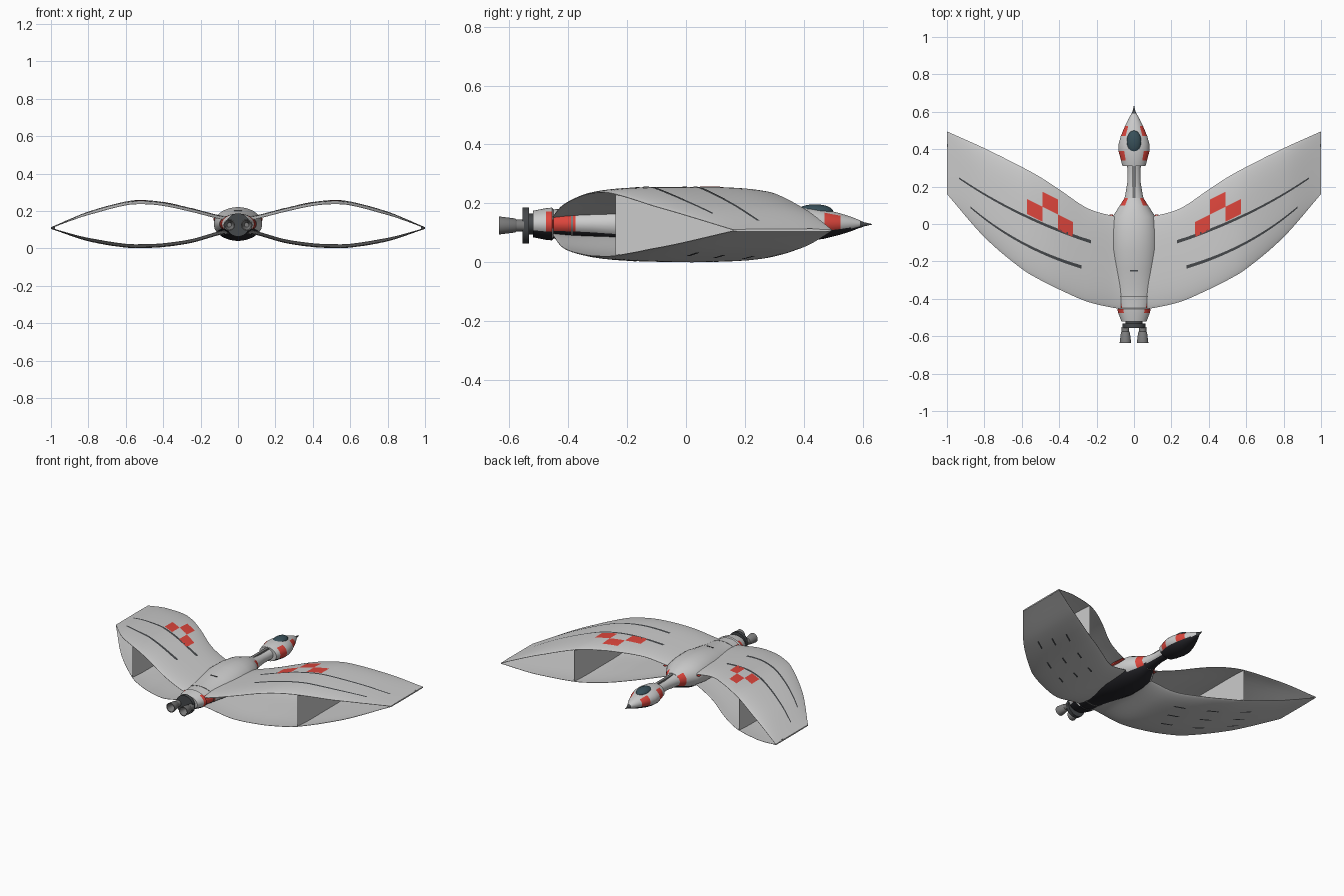
import bpy, bmesh, math
from mathutils import Vector

if "Cube" in bpy.data.objects:
    bpy.data.objects.remove(bpy.data.objects["Cube"])

def material(name, rgb):
    m = bpy.data.materials.new(name)
    m.diffuse_color = (*rgb, 1)
    m.use_nodes = True
    m.node_tree.nodes["Principled BSDF"].inputs["Base Color"].default_value = m.diffuse_color
    return m

HULL = material("hull_white", (0.78, 0.78, 0.75))
RED = material("red", (0.72, 0.06, 0.045))
DARK = material("dark", (0.06, 0.065, 0.07))
BELLY = material("belly_black", (0.02, 0.02, 0.025))
GLASS = material("canopy_glass", (0.04, 0.08, 0.10))
METAL = material("metal", (0.2, 0.2, 0.2))

def finish(name, bm, mats, mirror=False, paint=None, angle=35):
    if paint:
        bm.normal_update()
        for f in bm.faces:
            f.material_index = paint(f.calc_center_median(), f.normal)
    me = bpy.data.meshes.new(name)
    bm.to_mesh(me)
    bm.free()
    ob = bpy.data.objects.new(name, me)
    bpy.context.collection.objects.link(ob)
    for m in mats:
        me.materials.append(m)
    if mirror:
        ob.modifiers.new("mirror", 'MIRROR')
    bpy.ops.object.select_all(action='DESELECT')
    ob.select_set(True)
    bpy.context.view_layer.objects.active = ob
    bpy.ops.object.shade_smooth_by_angle(angle=math.radians(angle))
    return ob

def skin_rings(bm, rings):
    vs = [[bm.verts.new(p) for p in r] for r in rings]
    n = len(vs[0])
    for a, b in zip(vs, vs[1:]):
        for i in range(n):
            bm.faces.new((a[i], a[(i + 1) % n], b[(i + 1) % n], b[i]))
    bm.faces.new(vs[0])
    bm.faces.new(vs[-1])
    bmesh.ops.recalc_face_normals(bm, faces=bm.faces)

def loft(name, stations, mats, cx=0, cz=0.13, n=32, paint=None, mirror=False):
    """Elliptical rings (y, half width, half height) along y."""
    bm = bmesh.new()
    skin_rings(bm, [[(cx + rx * math.cos(2 * math.pi * (i + .5) / n), y,
                      cz + rz * math.sin(2 * math.pi * (i + .5) / n)) for i in range(n)]
                    for y, rx, rz in stations])
    return finish(name, bm, mats, mirror, paint)

def box(name, c, s, mat, mirror=False):
    bm = bmesh.new()
    bmesh.ops.create_cube(bm, size=1)
    for v in bm.verts:
        v.co = Vector([c[i] + v.co[i] * s[i] for i in range(3)])
    return finish(name, bm, [mat], mirror)

# Wing plan: x, leading y, trailing y, upper z, lower z
WING = [(.05, .035, -.452, .163, .085), (.10, .04, -.450, .170, .078), (.25, .085, -.415, .208, .036),
        (.40, .185, -.350, .240, .014), (.50, .25, -.300, .249, .009), (.60, .305, -.240, .243, .011),
        (.80, .405, -.070, .189, .045), (1.0, .495, .160, .110, .107)]

def wing_at(x):
    i = max(k for k in range(len(WING) - 1) if WING[k][0] <= x + 1e-6 or k == 0)
    p1, p2 = WING[i], WING[i + 1]
    p0, p3 = WING[max(i - 1, 0)], WING[min(i + 2, len(WING) - 1)]
    h = p2[0] - p1[0]
    t = (x - p1[0]) / h
    out = []
    for k in range(1, 5):
        m1 = (p2[k] - p0[k]) / (p2[0] - p0[0]) * h
        m2 = (p3[k] - p1[k]) / (p3[0] - p1[0]) * h
        out.append((2*t**3 - 3*t*t + 1) * p1[k] + (t**3 - 2*t*t + t) * m1
                   + (3*t*t - 2*t**3) * p2[k] + (t**3 - t*t) * m2)
    return out

def wing_point(x, v, low, side):
    """v runs 0..1 leading to trailing; side is +1 top skin, -1 bottom skin."""
    lead, trail, up, lo = wing_at(x)
    z = lo if low else up
    curl = .012 * (2 * v - 1) ** 4 * min(1, (1 - x) * 4)
    thick = .006 * math.sqrt(max(0, 4 * v * (1 - v))) * min(1, .3 + (1 - x) * 4) + .001
    return (x, lead + (trail - lead) * v, z + (curl if low else -curl) + side * thick)

# Upper and lower wings, joined at the tips
for low in (False, True):
    bm = bmesh.new()
    cv = [(1 - math.cos(math.pi * i / 16)) / 2 for i in range(17)]
    rings = []
    for k in range(41):
        x = .05 + .95 * k / 40
        rings.append([wing_point(x, v, low, 1) for v in cv] +
                     [wing_point(x, v, low, -1) for v in reversed(cv)])
    skin_rings(bm, rings)
    finish("lower_wing" if low else "upper_wing", bm, [HULL], True, angle=50)

def patch(name, f, nu, nv, mat, low=False):
    """Thin marking laid on the wing skin; f(u, v) gives x, y."""
    bm = bmesh.new()
    grid = []
    for i in range(nu + 1):
        row = []
        for j in range(nv + 1):
            x, y = f(i / nu, j / nv)
            lead, trail = wing_at(x)[:2]
            p = wing_point(x, (y - lead) / (trail - lead), low, -1 if low else 1)
            row.append(bm.verts.new((x, y, p[2] + (-.0015 if low else .0015))))
        grid.append(row)
    for i in range(nu):
        for j in range(nv):
            q = (grid[i][j], grid[i + 1][j], grid[i + 1][j + 1], grid[i][j + 1])
            bm.faces.new(q[::-1] if low else q)
    finish(name, bm, [mat], True)

# Long dark stripes on the upper wing
def stripe(name, a, c, b, w, low=False):
    def f(u, v):
        x, y = [(1-u)**2 * a[k] + 2*u*(1-u) * c[k] + u*u * b[k] for k in (0, 1)]
        return x, y + (v - .5) * w * (1 - .5 * u)
    patch(name, f, 24, 1, DARK, low)

stripe("front_stripe", (.23, -.095), (.62, .03), (.935, .245), .018)
stripe("rear_stripe", (.28, -.23), (.62, -.13), (.875, .09), .018)

# Checker squares: three columns, two rows, sheared with the sweep
for k, (col, row) in enumerate([(0, 0), (2, 0), (1, 1)]):
    def cell(u, v, col=col, row=row):
        x = .325 + .082 * (col + u)
        return x, -.06 + .5 * (.325 - x) * -1 + .08 * (row + v) - .01
    patch("checker_%d" % (k + 1), cell, 4, 4, RED)

# Short dark slots under the lower wing
for r in range(3):
    for c in range(3):
        x0 = .32 + .17 * c + .03 * r
        lead, trail = wing_at(x0)[:2]
        y0 = lead + (trail - lead) * (.28 + .22 * r)
        patch("slot_%d_%d" % (r, c),
              lambda u, v: (x0 + .06 * u, y0 + .035 * u + .012 * v), 4, 1, DARK, True)

# Upright plates between the wings
bm = bmesh.new()
pts = [[wing_point(.6, i / 16, low, 0) for i in range(17)] for low in (False, True)]
vs = [[bm.verts.new(p) for p in r] for r in pts]
for i in range(16):
    bm.faces.new((vs[0][i], vs[0][i + 1], vs[1][i + 1], vs[1][i]))
finish("wing_plate", bm, [HULL], True)

# Tip lights
box("tip_light", (.988, .42, .109), (.018, .018, .012), DARK, True)

def hull_paint(bands):
    def paint(c, n):
        if n.z < -.6:
            return 2
        if abs(n.x) > .5 and any(a < c.y < b for a, b in bands):
            return 1
        return 0
    return paint

HULL_SET = [HULL, RED, BELLY]

# Main body and tail
loft("body", [(.14, .05, .045), (.10, .075, .06), (.04, .115, .08), (-.04, .128, .089),
              (-.14, .13, .09), (-.24, .118, .072), (-.32, .108, .06), (-.375, .1, .054),
              (-.45, .082, .05), (-.455, .09, .056), (-.475, .085, .054), (-.52, .068, .045)],
     HULL_SET, paint=hull_paint([(.1, .14), (-.475, -.375)]))
# Narrow red flashes along the body sides
loft("side_flash", [(.05, .01, .002), (-.04, .01, .012), (-.15, .01, .002)], [RED],
     cx=.122, cz=.155, n=8, mirror=True)

# Neck and spine
loft("neck", [(.33, .042, .038), (.30, .036, .034), (.22, .036, .034), (.16, .046, .04),
              (.12, .056, .046)], HULL_SET, paint=hull_paint([(.12, .14)]))
box("spine", (0, .20, .165), (.018, .32, .016), METAL)

# Cockpit pod, nose spike and canopy
loft("cockpit_pod", [(.31, .062, .045), (.34, .07, .052), (.39, .083, .057), (.43, .082, .056),
                     (.47, .071, .05), (.525, .048, .036), (.56, .031, .025), (.59, .014, .013)],
     HULL_SET, paint=hull_paint([(.34, .39), (.47, .525)]))
loft("nose_spike", [(.59, .014, .013), (.605, .007, .007), (.632, .001, .001)], [DARK], cz=.129, n=16)
bm = bmesh.new()
bmesh.ops.create_uvsphere(bm, u_segments=24, v_segments=12, radius=1)
for v in bm.verts:
    v.co = Vector((v.co.x * .04, .438 + v.co.y * .062, .172 + v.co.z * .025))
finish("canopy", bm, [GLASS])

# Panel lines on the back of the body
box("panel_dash", (0, -.25, .199), (.045, .006, .006), DARK)
loft("tail_seam", [(-.384, .099, .0545), (-.39, .099, .0545)], [METAL])

# Engine shaft, disc and twin nozzles
loft("engine_shaft", [(-.515, .045, .035), (-.54, .045, .035)], [DARK])
loft("engine_disc", [(-.533, .062, .062), (-.555, .062, .062)], [DARK], cz=.125)
loft("nozzle", [(-.55, .02, .02), (-.575, .02, .02), (-.58, .024, .024), (-.635, .031, .031),
                (-.635, .026, .026), (-.585, .012, .012)], [METAL], cx=.046, cz=.125, n=24, mirror=True)
